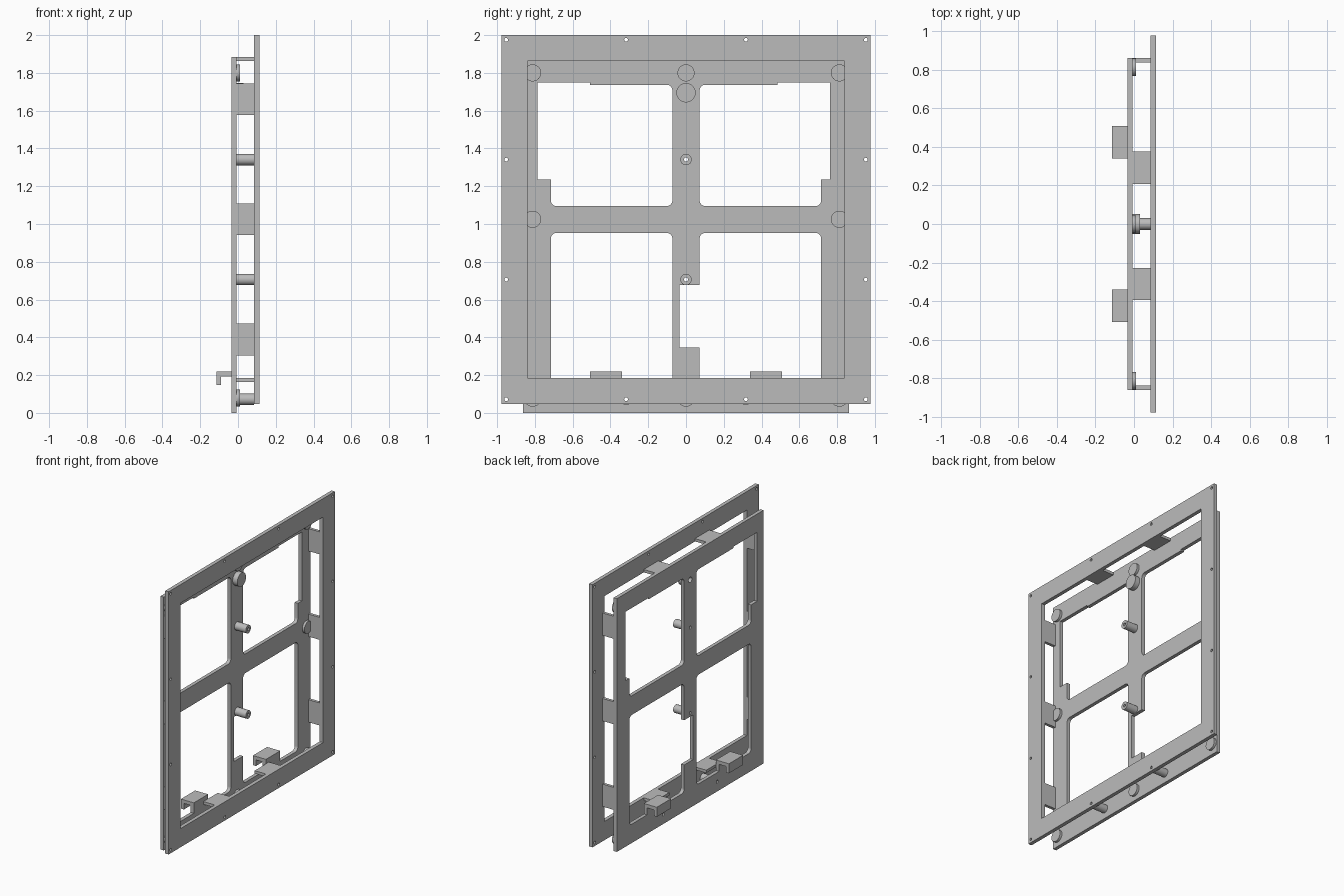
import bpy, bmesh, math
from mathutils import Matrix, Vector

cube = bpy.data.objects.get("Cube")
if cube:
    bpy.data.objects.remove(cube, do_unlink=True)

grey = bpy.data.materials.new("light_grey")
grey.use_nodes = True
COLOUR = (0.5, 0.5, 0.5, 1)
grey.diffuse_color = COLOUR
grey.node_tree.nodes["Principled BSDF"].inputs["Base Color"].default_value = COLOUR

# Local profile axes: "X" maps (u, v) to (y, z), "Y" maps to (z, x), "Z" maps to (x, y)
AXES = {"X": ((0, 0, 1), (1, 0, 0), (0, 1, 0)),
        "Y": ((0, 1, 0), (0, 0, 1), (1, 0, 0)),
        "Z": ((1, 0, 0), (0, 1, 0), (0, 0, 1))}


def rect(u0, u1, v0, v1):
    return [(u0, v0), (u1, v0), (u1, v1), (u0, v1)]


def circle(u, v, r, n=32):
    return [(u + r * math.cos(2 * math.pi * i / n),
             v + r * math.sin(2 * math.pi * i / n)) for i in range(n)]


def rounded(points, square=(), r=0.03, steps=6):
    """Round every corner of an outline except the listed indices."""
    out = []
    for i, p in enumerate(points):
        if i in square:
            out.append(p)
            continue
        p = Vector(p)
        a = (Vector(points[i - 1]) - p).normalized()
        b = (Vector(points[(i + 1) % len(points)]) - p).normalized()
        c = p + (a + b) * r
        for k in range(steps + 1):
            t = math.pi / 2 * k / steps
            out.append(tuple(c - r * (b * math.cos(t) + a * math.sin(t))))
    return out


def extrude(name, loops, lo, hi, axis="X"):
    """Fill an outline (with holes) and extrude it from lo to hi."""
    curve = bpy.data.curves.new(name, "CURVE")
    curve.dimensions = "2D"
    curve.fill_mode = "BOTH"
    curve.extrude = (hi - lo) / 2
    for loop in loops:
        spline = curve.splines.new("POLY")
        spline.points.add(len(loop) - 1)
        for point, (u, v) in zip(spline.points, loop):
            point.co = (u, v, 0, 1)
        spline.use_cyclic_u = True
    helper = bpy.data.objects.new(name + "_outline", curve)
    bpy.context.scene.collection.objects.link(helper)
    graph = bpy.context.evaluated_depsgraph_get()
    mesh = bpy.data.meshes.new_from_object(helper.evaluated_get(graph))
    bpy.data.objects.remove(helper, do_unlink=True)
    mesh.transform(Matrix(AXES[axis]).to_4x4() @ Matrix.Translation((0, 0, (lo + hi) / 2)))
    bm = bmesh.new()
    bm.from_mesh(mesh)
    bmesh.ops.remove_doubles(bm, verts=bm.verts, dist=0.0001)
    bmesh.ops.recalc_face_normals(bm, faces=bm.faces)
    bm.to_mesh(mesh)
    bm.free()
    mesh.materials.clear()
    mesh.materials.append(grey)
    obj = bpy.data.objects.new(name, mesh)
    bpy.context.scene.collection.objects.link(obj)
    bpy.ops.object.select_all(action="DESELECT")
    obj.select_set(True)
    bpy.context.view_layer.objects.active = obj
    bpy.ops.object.shade_smooth_by_angle(angle=math.radians(30))
    return obj


PLATE_BACK, PLATE_FRONT = -0.035, -0.008
FRAME_BACK, FRAME_FRONT = 0.085, 0.113

# Outer frame with screw holes around its border
columns, rows = (-0.952, -0.317, 0.317, 0.952), (0.072, 0.706, 1.341, 1.975)
screws = [circle(y, z, 0.01, 16) for y in columns for z in rows
          if y in (columns[0], columns[-1]) or z in (rows[0], rows[-1])]
extrude("outer_frame", [rect(-0.977, 0.977, 0.046, 2.0),
                        rect(-0.838, 0.838, 0.185, 1.862)] + screws,
        FRAME_BACK, FRAME_FRONT)


# Inner plate: four windows, stepped at the top, with a notch in the lower post
def upper_window(side, outer, step):
    return rounded([(side * y, z) for y, z in
                    [(0.072, 1.095), (0.072, 1.737), (step, 1.737), (step, 1.748),
                     (outer, 1.748), (outer, 1.235), (0.716, 1.235), (0.716, 1.095)]],
                   square=(2, 3, 4, 5, 6))


lower_left = rounded(rect(-0.716, -0.072, 0.14, 0.953))
lower_right = rounded([(0.072, 0.14), (0.716, 0.14), (0.716, 0.953), (0.072, 0.953),
                       (0.072, 0.678), (-0.034, 0.678), (-0.034, 0.345), (0.072, 0.345)],
                      square=(4, 5, 6, 7))
posts = [(0, rows[2]), (0, rows[1]), (columns[1], rows[0]), (columns[2], rows[0])]
bores = [circle(y, z, 0.011, 16) for y, z in posts]
extrude("inner_plate", [rect(-0.862, 0.862, 0, 1.884),
                        upper_window(-1, 0.787, 0.507), upper_window(1, 0.763, 0.485),
                        lower_left, lower_right, circle(0, 1.695, 0.02, 24)] + bores,
        PLATE_BACK, PLATE_FRONT)

# Standoff tubes between plate and frame
for i, (y, z) in enumerate(posts):
    extrude(f"standoff_{i + 1}", [circle(y, z, 0.03), circle(y, z, 0.011, 16)],
            PLATE_FRONT, FRAME_BACK)

# Round pads on the plate
pads = [(y, z) for y in (-0.812, 0, 0.812) for z in (0.078, 1.025, 1.8)
        if (y, z) != (0, 1.025)]
for i, (y, z) in enumerate(pads):
    outline = circle(y, z, 0.045, 40)
    outline = [(max(-0.86, min(0.86, u)), v) for u, v in outline]
    extrude(f"round_pad_{i + 1}", [outline], PLATE_FRONT, 0.01)
extrude("large_pad", [circle(0, 1.695, 0.051, 40)], PLATE_FRONT, 0.03)

# Flat bridges joining plate and frame on all four sides
for side, name in ((-1, "right"), (1, "left")):
    y0, y1 = sorted((side * 0.838, side * 0.86))
    for i, z in enumerate((0.305, 0.942, 1.578)):
        extrude(f"{name}_bridge_{i + 1}", [rect(y0, y1, z, z + 0.167)],
                PLATE_FRONT, FRAME_BACK)
for name, z in (("bottom", 0.164), ("top", 1.862)):
    for i, y in enumerate((-0.395, 0.207)):
        extrude(f"{name}_bridge_{i + 1}", [rect(y, y + 0.168, z, z + 0.021)],
                PLATE_FRONT, FRAME_BACK)

# Hooks rising from the lower edge and hanging over the back
hook = [(0.14, PLATE_FRONT), (0.218, PLATE_FRONT), (0.218, -0.115), (0.147, -0.115),
        (0.147, -0.09), (0.192, -0.09), (0.192, PLATE_BACK), (0.14, PLATE_BACK)]
for i, y in enumerate((-0.507, 0.34)):
    extrude(f"hook_{i + 1}", [hook], y, y + 0.167, "Y")
